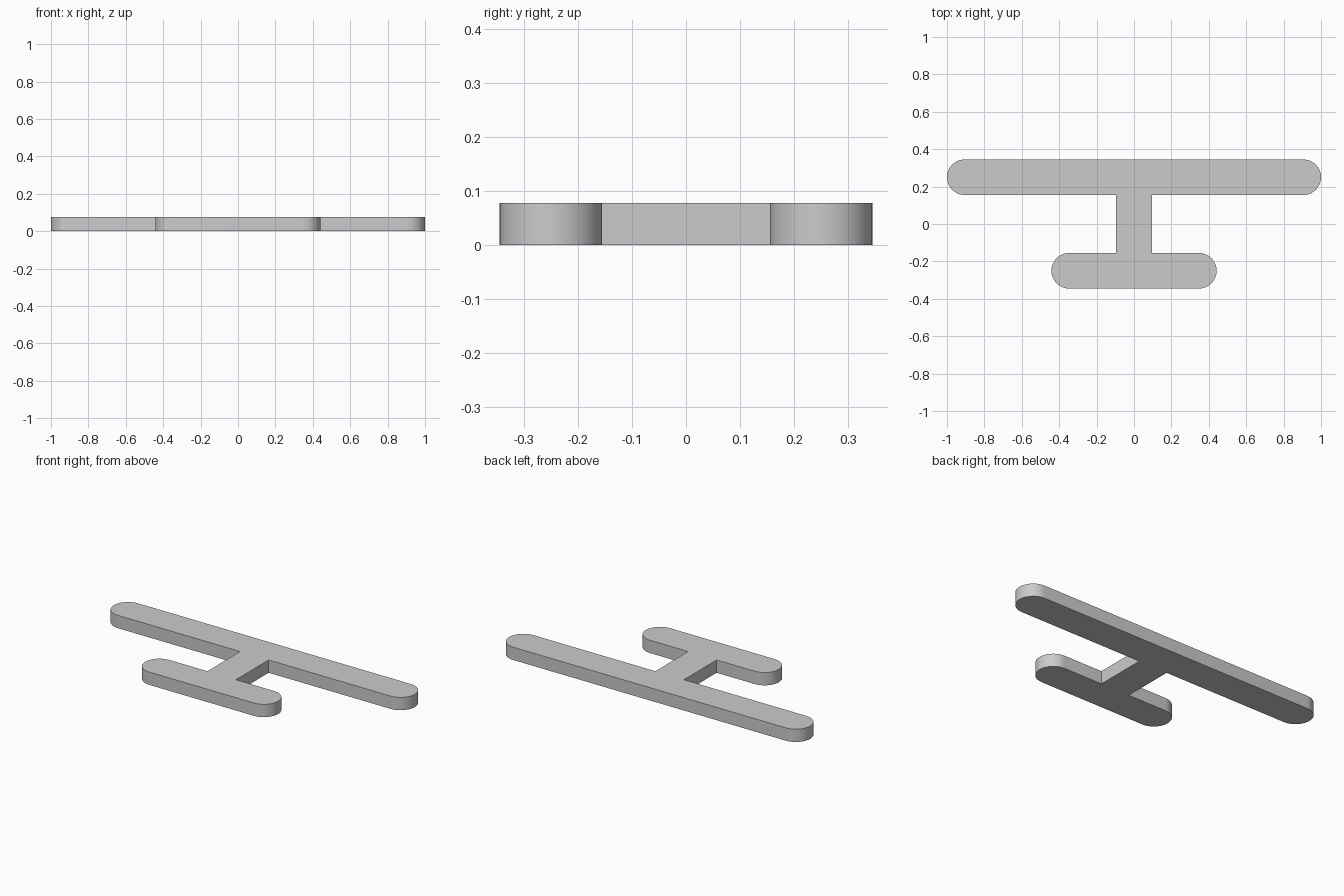
import bpy, bmesh
from math import pi, sin, cos

cube = bpy.data.objects.get("Cube")
if cube:
    bpy.data.objects.remove(cube, do_unlink=True)

HEIGHT = 0.077
RADIUS = 0.095       # half width of both bars and of the stem
BAR_Y = 0.25         # distance of each bar's centre line from the middle
LONG, SHORT = 1.0, 0.442   # half lengths of the bars
STEPS = 24

grey = bpy.data.materials.new("plain grey")
grey.use_nodes = True
colour = (0.6, 0.6, 0.6, 1)
grey.diffuse_color = colour
grey.node_tree.nodes["Principled BSDF"].inputs["Base Color"].default_value = colour


def round_end(half_length, y):
    """Half circle closing the +x end of a bar, from its lower to its upper edge."""
    angles = [pi * (i / STEPS - 0.5) for i in range(STEPS + 1)]
    return [(half_length - RADIUS + RADIUS * cos(a), y + RADIUS * sin(a)) for a in angles]


# Right-hand half of the outline, front to back, then mirrored
inner = BAR_Y - RADIUS
half = (round_end(SHORT, -BAR_Y)
        + [(RADIUS, -inner), (RADIUS, inner)]
        + round_end(LONG, BAR_Y))
outline = half + [(-x, y) for x, y in reversed(half)]

# Extrude the outline into a solid plate
bm = bmesh.new()
base = bm.faces.new([bm.verts.new((x, y, 0)) for x, y in outline])
top = bmesh.ops.extrude_face_region(bm, geom=[base], use_keep_orig=True)
bmesh.ops.translate(bm, vec=(0, 0, HEIGHT),
                    verts=[g for g in top["geom"] if isinstance(g, bmesh.types.BMVert)])
bmesh.ops.recalc_face_normals(bm, faces=bm.faces)
mesh = bpy.data.meshes.new("double_bar_plate")
bm.to_mesh(mesh)
bm.free()
mesh.materials.append(grey)

plate = bpy.data.objects.new("double_bar_plate", mesh)
bpy.context.collection.objects.link(plate)
bpy.context.view_layer.objects.active = plate
plate.select_set(True)
bpy.ops.object.shade_smooth_by_angle(angle=pi / 6)
